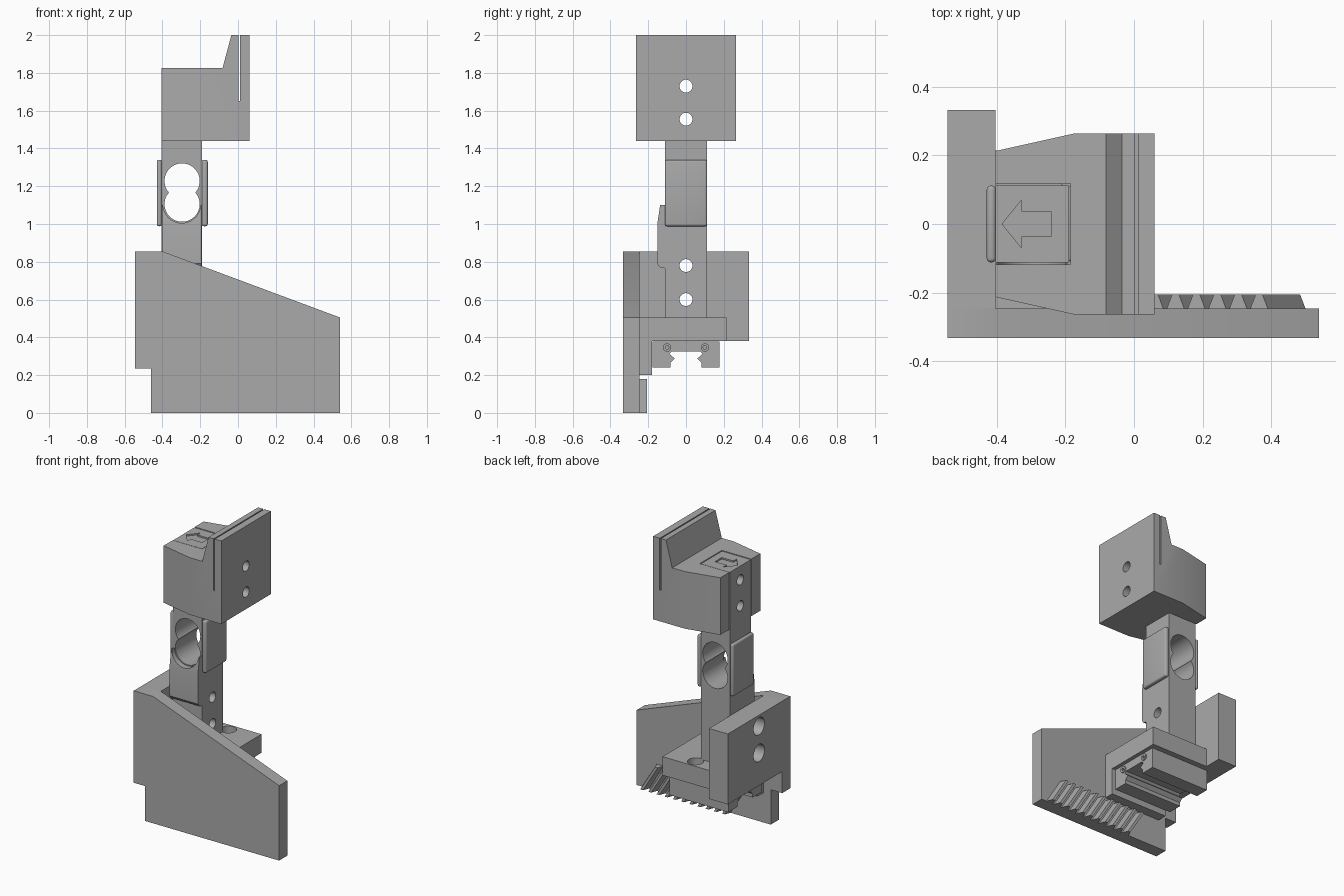
import bpy, bmesh, math

cube = bpy.data.objects.get("Cube")
if cube:
    bpy.data.objects.remove(cube, do_unlink=True)

grey = bpy.data.materials.new("plain grey")
grey.use_nodes = True
grey.diffuse_color = (0.4, 0.4, 0.4, 1)
grey.node_tree.nodes["Principled BSDF"].inputs["Base Color"].default_value = grey.diffuse_color

# Axis of extrusion -> position of a profile point (a, b) at depth d
PLACE = {
    "X": lambda a, b, d: (d, a, b),
    "Y": lambda a, b, d: (a, d, b),
    "Z": lambda a, b, d: (a, b, d),
}


def prism(name, axis, points, low, high):
    """Closed profile extruded between two depths along an axis."""
    bm = bmesh.new()
    ends = [[bm.verts.new(PLACE[axis](a, b, d)) for a, b in points] for d in (low, high)]
    for ring in ends:
        bm.faces.new(ring)
    n = len(points)
    for i in range(n):
        j = (i + 1) % n
        bm.faces.new((ends[0][i], ends[0][j], ends[1][j], ends[1][i]))
    bmesh.ops.recalc_face_normals(bm, faces=bm.faces)
    mesh = bpy.data.meshes.new(name)
    bm.to_mesh(mesh)
    bm.free()
    mesh.materials.append(grey)
    obj = bpy.data.objects.new(name, mesh)
    bpy.context.collection.objects.link(obj)
    return obj


def box(name, x, y, z):
    return prism(name, "Z", [(x[0], y[0]), (x[1], y[0]), (x[1], y[1]), (x[0], y[1])], *z)


def rod(name, axis, centre, radius, low, high, sides=40):
    angles = [math.tau * i / sides for i in range(sides)]
    ring = [(centre[0] + radius * math.cos(t), centre[1] + radius * math.sin(t)) for t in angles]
    return prism(name, axis, ring, low, high)


def apply(obj, mod):
    bpy.context.view_layer.objects.active = obj
    bpy.ops.object.modifier_apply(modifier=mod.name)


def cut(obj, tool, operation="DIFFERENCE"):
    """Apply a boolean and discard its tool."""
    mod = obj.modifiers.new("cut", "BOOLEAN")
    mod.operation, mod.solver, mod.object = operation, "EXACT", tool
    apply(obj, mod)
    bpy.data.objects.remove(tool, do_unlink=True)


def bevel(obj, width):
    mod = obj.modifiers.new("round", "BEVEL")
    mod.width, mod.segments = width, 4
    apply(obj, mod)


parts = []

# Sloping front guard plate
parts.append(prism("front_plate", "Y", [
    (-0.545, 0.235), (-0.46, 0.235), (-0.46, 0), (0.54, 0),
    (0.54, 0.505), (-0.4, 0.855), (-0.545, 0.855)], -0.333, -0.246))

# Slanted rack teeth on the back of the plate
for i in range(11):
    x = 0.365 - 0.061 * i
    tooth = prism(f"rack_tooth_{i + 1}", "Z", [
        (x - 0.026, -0.248), (x + 0.026, -0.248), (x + 0.01, -0.206), (x - 0.01, -0.206)], 0, 0.18)
    for v in tooth.data.vertices:
        v.co.x += 0.11 * (1 - v.co.z / 0.18)
    parts.append(tooth)

# Side block with counterbored bolt holes
side = box("side_block", (-0.545, -0.405), (-0.247, 0.333), (0.38, 0.855))
for z in (0.6, 0.78):
    cut(side, rod("bore", "X", (0, z), 0.035, -0.7, -0.3))
    cut(side, rod("counterbore", "X", (0, z), 0.058, -0.7, -0.47))
parts.append(side)

# Base shelf with bolt wells, and the lip below its front edge
shelf = box("base_shelf", (-0.405, 0.025), (-0.247, 0.215), (0.38, 0.505))
for y in (-0.155, 0.155):
    cut(shelf, rod("well", "Z", (-0.18, y), 0.05, 0.42, 0.6))
parts.append(shelf)
parts.append(box("shelf_lip", (-0.405, 0.025), (-0.247, -0.18), (0.2, 0.38)))

# Sliding carriage with a rail groove and end screws
half = [(0.178, 0.379), (0.178, 0.24), (0.082, 0.24), (0.082, 0.265),
        (0.06, 0.288), (0.088, 0.312), (0.075, 0.325)]
parts.append(prism("carriage", "X", half + [(-y, z) for y, z in reversed(half)], -0.44, 0.0))
for y in (-0.1, 0.1):
    screw = rod("end_screw", "X", (y, 0.346), 0.022, -0.01, 0.008, 24)
    cut(screw, rod("socket", "X", (y, 0.346), 0.01, 0, 0.05, 6))
    parts.append(screw)

# Upright beam with a double round window and cross bolt holes
column = box("column", (-0.405, -0.19), (-0.112, 0.112), (0.505, 1.823))
for z in (1.105, 1.228):
    cut(column, rod("window", "Y", (-0.296, z), 0.093, -0.3, 0.3, 64))
for z in (0.6, 0.78, 1.555, 1.73):
    cut(column, rod("bolt_hole", "X", (0, z), 0.034, -0.6, 0))
# Engraved arrow on the beam top
arrow = [(-0.385, 0), (-0.328, 0.07), (-0.328, 0.036), (-0.242, 0.036),
         (-0.242, -0.036), (-0.328, -0.036), (-0.328, -0.07)]
cut(column, prism("arrow", "Z", arrow, 1.813, 1.9))
parts.append(column)

# Rounded pads on both sides of the beam
for name, x in (("outer_pad", (-0.43, -0.403)), ("inner_pad", (-0.192, -0.16))):
    pad = box(name, x, (-0.112, 0.112), (0.988, 1.34))
    bevel(pad, 0.012)
    parts.append(pad)

# Front cover with a scooped top
cover = prism("front_cover", "X", [
    (-0.11, 0.765), (-0.138, 0.77), (-0.152, 0.79), (-0.152, 1.0),
    (-0.137, 1.1), (-0.11, 1.1)], -0.403, -0.192)
cut(cover, rod("scoop", "Y", (-0.2975, 1.105), 0.1, -0.3, 0))
parts.append(cover)

# Top block: side profile limited by a tapered plan
head = prism("head_block", "Y", [
    (-0.405, 1.44), (0.06, 1.44), (0.06, 2), (-0.035, 2), (-0.082, 1.825), (-0.405, 1.825)], -0.4, 0.4)
plan = [(-0.405, 0.213), (-0.175, 0.264), (0.1, 0.264)]
cut(head, prism("plan", "Z", plan + [(x, -y) for x, y in reversed(plan)], 1.3, 2.2), "INTERSECT")
# Channel for the beam, saw line near the top, and bolt holes
cut(head, box("channel", (-0.5, -0.185), (-0.118, 0.118), (1.3, 1.9)))
cut(head, box("saw_line", (0.003, 0.011), (-0.4, 0.4), (1.65, 2.1)))
for z in (1.555, 1.73):
    cut(head, rod("bolt_hole", "X", (0, z), 0.034, -0.3, 0.2))
parts.append(head)

# Smooth the round surfaces, keep the edges sharp
bpy.ops.object.select_all(action="DESELECT")
for obj in parts:
    obj.select_set(True)
bpy.context.view_layer.objects.active = parts[0]
bpy.ops.object.shade_smooth_by_angle(angle=math.radians(30))
